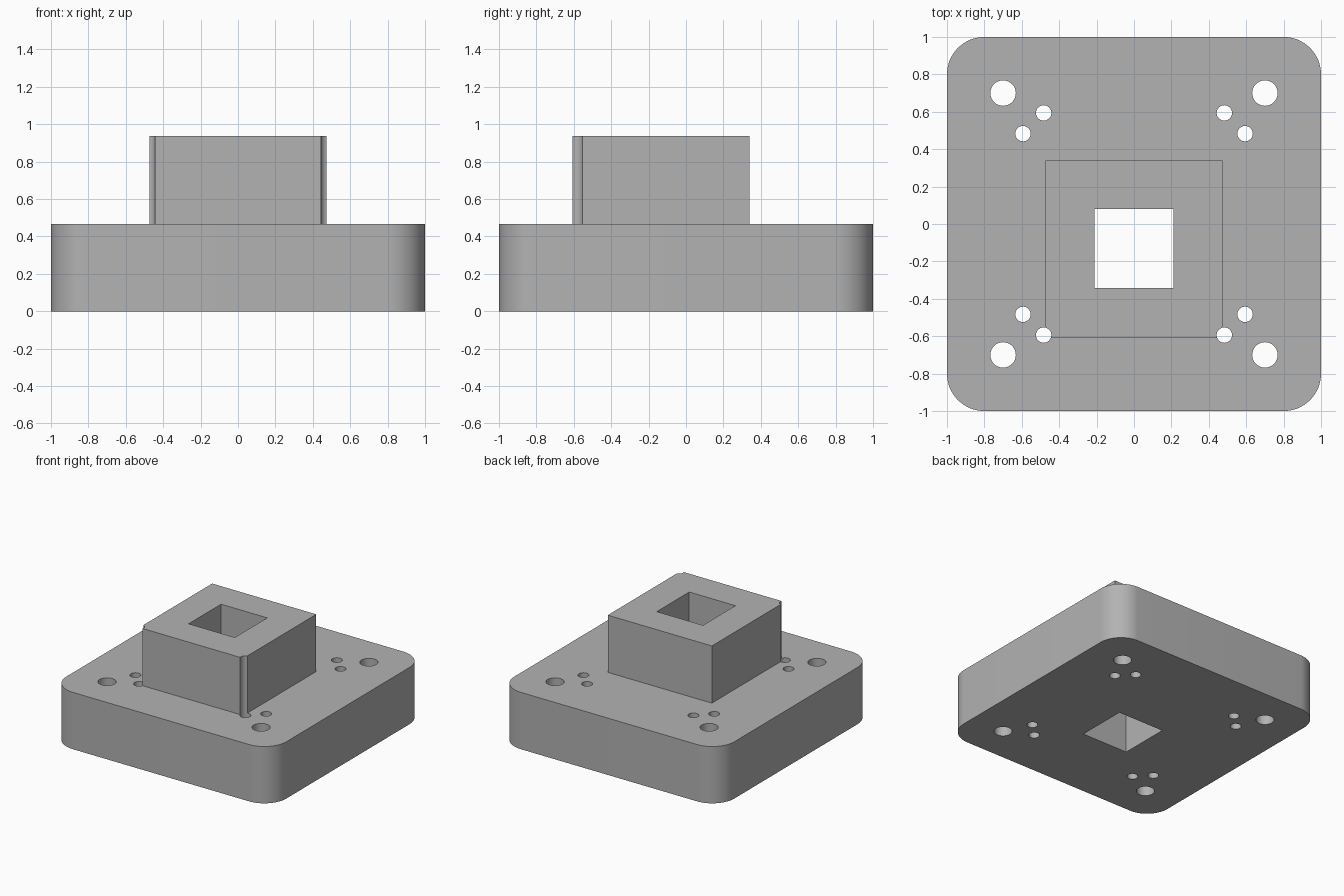
import bpy, bmesh, math

cube = bpy.data.objects.get("Cube")
if cube:
    bpy.data.objects.remove(cube, do_unlink=True)

BASE_TOP, POST_TOP = 0.467, 0.937

grey = bpy.data.materials.new("plain grey")
grey.use_nodes = True
colour = (0.45, 0.45, 0.45, 1)
grey.diffuse_color = colour
grey.node_tree.nodes["Principled BSDF"].inputs["Base Color"].default_value = colour


def prism(name, outline, z0, z1):
    """Extrude a closed outline straight up from z0 to z1."""
    bm = bmesh.new()
    face = bm.faces.new([bm.verts.new((x, y, z0)) for x, y in outline])
    top = bmesh.ops.extrude_face_region(bm, geom=[face])["geom"]
    verts = [v for v in top if isinstance(v, bmesh.types.BMVert)]
    bmesh.ops.translate(bm, verts=verts, vec=(0, 0, z1 - z0))
    bmesh.ops.recalc_face_normals(bm, faces=bm.faces)
    mesh = bpy.data.meshes.new(name)
    bm.to_mesh(mesh)
    bm.free()
    mesh.materials.append(grey)
    obj = bpy.data.objects.new(name, mesh)
    bpy.context.collection.objects.link(obj)
    return obj


def rectangle(x0, x1, y0, y1):
    return [(x0, y0), (x1, y0), (x1, y1), (x0, y1)]


def circle(cx, cy, r, n=40):
    return [(cx + r * math.cos(math.tau * i / n), cy + r * math.sin(math.tau * i / n))
            for i in range(n)]


def rounded_square(half, r, steps=16):
    pts = []
    for k, (sx, sy) in enumerate([(1, 1), (-1, 1), (-1, -1), (1, -1)]):
        for i in range(steps + 1):
            a = math.pi / 2 * (k + i / steps)
            pts.append((sx * (half - r) + r * math.cos(a), sy * (half - r) + r * math.sin(a)))
    return pts


# Rounded base block with the offset square post on top
body = prism("mounting_block", rounded_square(1, 0.2), 0, BASE_TOP)
post = prism("post", rectangle(-0.473, 0.473, -0.606, 0.34), 0.2, POST_TOP)

# Through holes: square socket, corner bolt holes and pairs of pin holes
cutters = [prism("socket_cutter", rectangle(-0.21, 0.21, -0.342, 0.08), -0.1, 1.1)]
for sx in (-1, 1):
    for sy in (-1, 1):
        for x, y, r in [(0.7, 0.7, 0.068), (0.594, 0.483, 0.041), (0.483, 0.594, 0.041)]:
            cutters.append(prism("hole_cutter", circle(sx * x, sy * y, r), -0.1, 1.1))

for tool in [post] + cutters:
    mod = body.modifiers.new(tool.name, "BOOLEAN")
    mod.operation = "UNION" if tool is post else "DIFFERENCE"
    mod.solver = "EXACT"
    mod.object = tool

# Bake the cuts and remove the helpers
bpy.context.view_layer.update()
graph = bpy.context.evaluated_depsgraph_get()
body_mesh = bpy.data.meshes.new_from_object(body.evaluated_get(graph))
body.modifiers.clear()
body.data = body_mesh
for tool in [post] + cutters:
    bpy.data.objects.remove(tool, do_unlink=True)

# Smooth the round walls, keep the edges crisp
body_mesh.shade_smooth()
body_mesh.set_sharp_from_angle(angle=math.radians(30))
